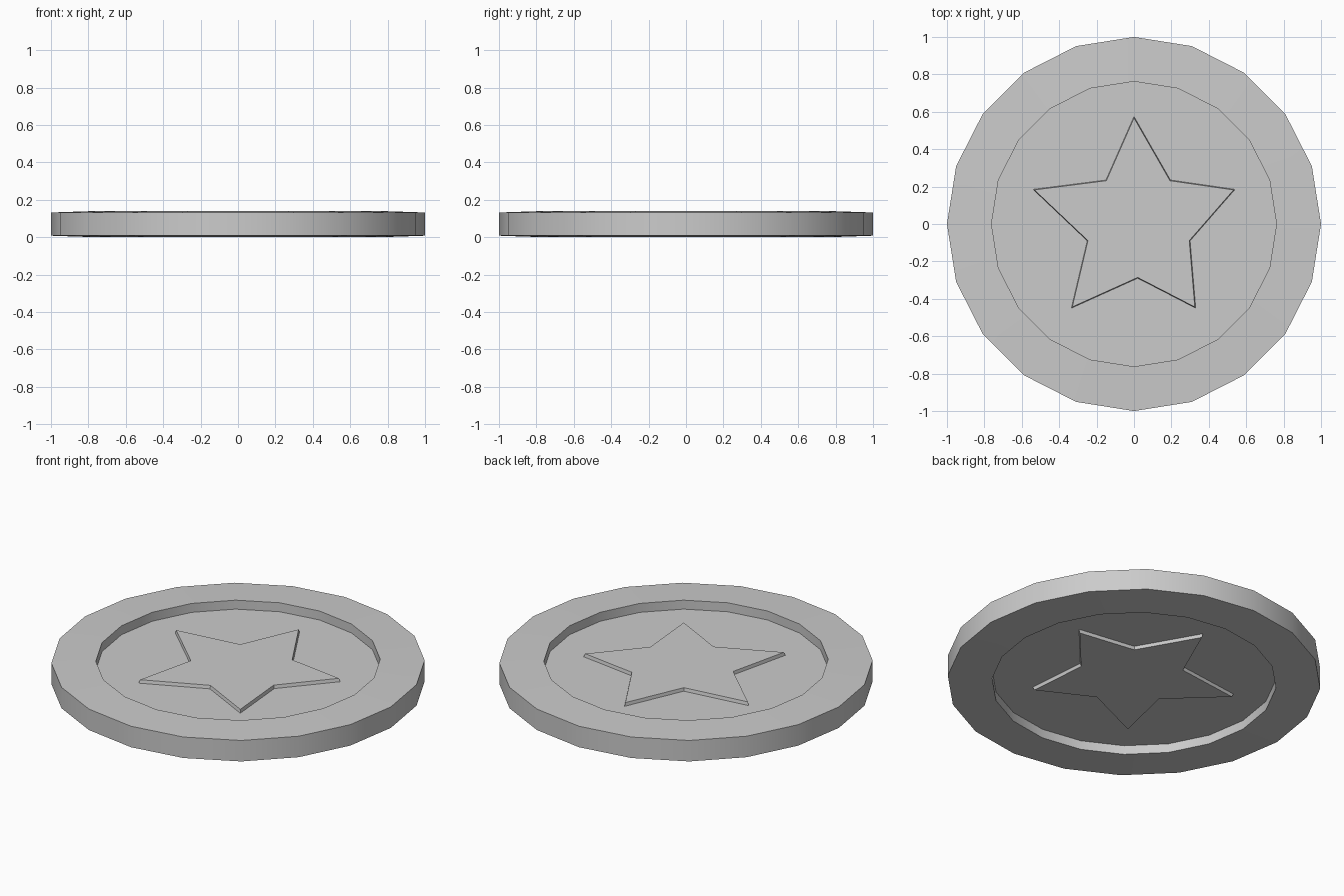
import bpy, bmesh
from math import cos, sin, tau, radians

if "Cube" in bpy.data.objects:
    bpy.data.objects.remove(bpy.data.objects["Cube"])

H = 0.14          # coin thickness
DEPTH = 0.053     # depth of the recess on each face
SIDES = 20


def loft(name, rings):
    """Join rings of points (bottom to top) into a closed solid."""
    bm = bmesh.new()
    loops = [[bm.verts.new(p) for p in ring] for ring in rings]
    n = len(loops[0])
    for a, b in zip(loops, loops[1:]):
        for i in range(n):
            j = (i + 1) % n
            bm.faces.new((a[i], a[j], b[j], b[i]))
    bm.faces.new(loops[0][::-1])
    bm.faces.new(loops[-1])
    bmesh.ops.recalc_face_normals(bm, faces=bm.faces)
    mesh = bpy.data.meshes.new(name)
    bm.to_mesh(mesh)
    bm.free()
    ob = bpy.data.objects.new(name, mesh)
    bpy.context.collection.objects.link(ob)
    return ob


def circle(r, z):
    return [(r * cos(tau * i / SIDES), r * sin(tau * i / SIDES), z)
            for i in range(SIDES)]


# Coin body: raised rim around a recessed floor, same on both faces
profile = [(0.762, DEPTH), (0.762, 0), (1, 0.008),
           (1, H - 0.008), (0.762, H), (0.762, H - DEPTH)]
coin = loft("coin_body", [circle(r, z) for r, z in profile])
bpy.context.view_layer.objects.active = coin
coin.select_set(True)
bpy.ops.object.shade_smooth_by_angle(angle=radians(30))

# Raised star on each face, with slightly tapered sides
STAR = [(0, 0.575), (-0.15, 0.235), (-0.54, 0.185), (-0.25, -0.09), (-0.335, -0.45),
        (0.02, -0.29), (0.33, -0.45), (0.30, -0.09), (0.54, 0.185), (0.195, 0.235)]


def star(name, z_base, z_face):
    loft(name, [[(x * s, y * s, z) for x, y in STAR]
                for s, z in ((1, z_base), (0.985, z_face))])


RAISE = 0.019
star("top_star", H - DEPTH, H - DEPTH + RAISE)
star("bottom_star", DEPTH, DEPTH - RAISE)
